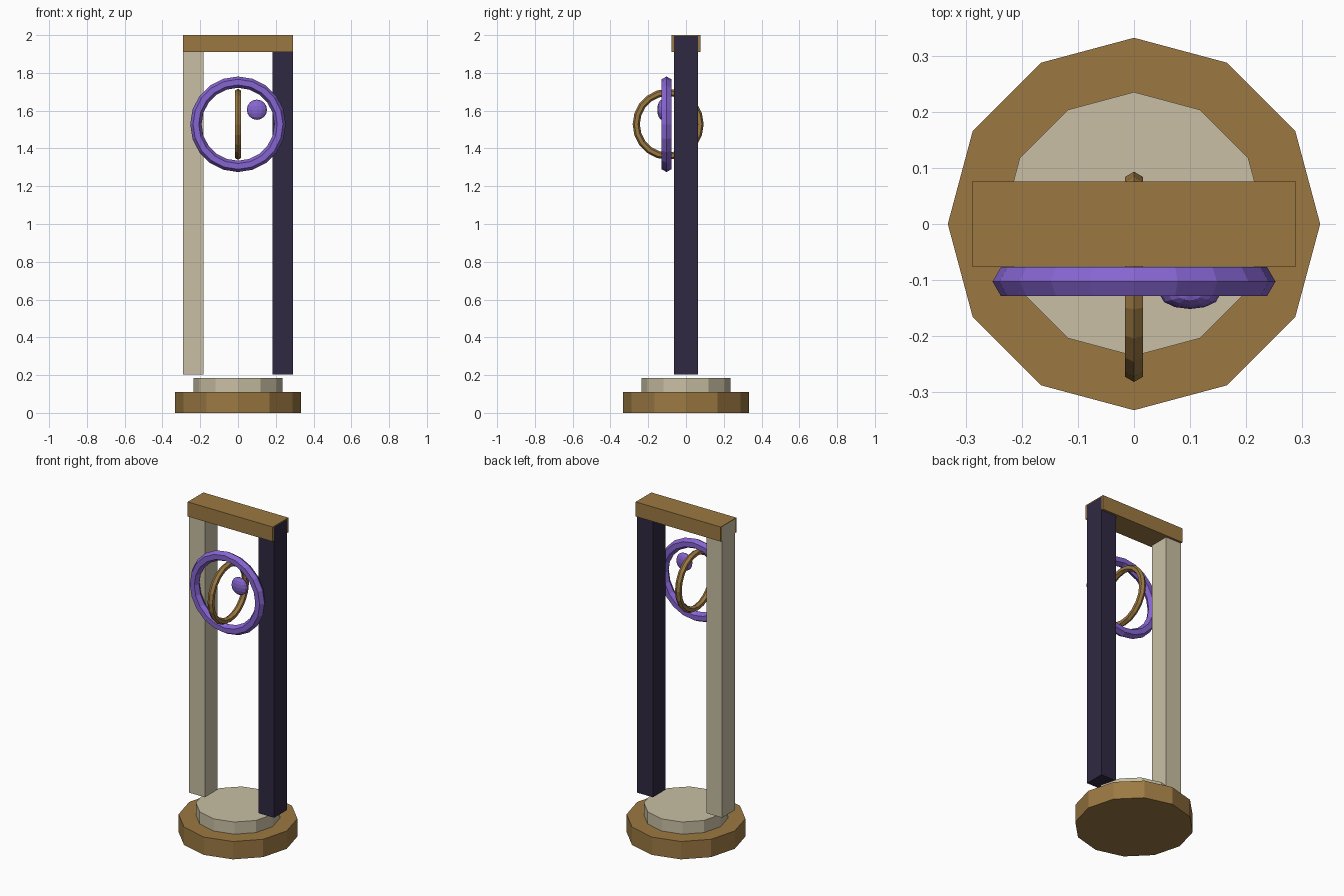
import bpy
from math import pi

if "Cube" in bpy.data.objects:
    bpy.data.objects.remove(bpy.data.objects["Cube"])


def material(name, rgb):
    m = bpy.data.materials.new(name)
    m.diffuse_color = (*rgb, 1)
    m.use_nodes = True
    m.node_tree.nodes["Principled BSDF"].inputs["Base Color"].default_value = m.diffuse_color
    return m


bronze = material("bronze", (0.33, 0.19, 0.055))
stone = material("stone", (0.58, 0.52, 0.37))
dark = material("dark", (0.03, 0.022, 0.055))
violet = material("violet", (0.24, 0.13, 0.64))


def finish(name, mat):
    ob = bpy.context.object
    ob.name = ob.data.name = name
    ob.data.materials.append(mat)
    return ob


def disc(name, radius, z0, z1, mat):
    bpy.ops.mesh.primitive_cylinder_add(vertices=12, radius=radius, depth=z1 - z0,
                                        location=(0, 0, (z0 + z1) / 2))
    return finish(name, mat)


def box(name, x0, x1, half_y, z0, z1, mat):
    bpy.ops.mesh.primitive_cube_add(size=1, location=((x0 + x1) / 2, 0, (z0 + z1) / 2))
    bpy.context.object.scale = (x1 - x0, 2 * half_y, z1 - z0)
    return finish(name, mat)


def ring(name, y, major, minor, rotation, mat):
    bpy.ops.mesh.primitive_torus_add(major_segments=20, minor_segments=6,
                                     major_radius=major, minor_radius=minor,
                                     location=(0, y, 1.528), rotation=rotation)
    return finish(name, mat)


# Stepped twelve-sided base
disc("base_plinth", 0.333, 0, 0.11, bronze)
disc("base_step", 0.236, 0.11, 0.185, stone)

# Two posts, one light and one dark, reaching into the lintel
box("left_post", -0.29, -0.182, 0.0625, 0.203, 1.995, stone)
box("right_post", 0.182, 0.29, 0.0625, 0.203, 1.995, dark)
box("lintel", -0.29, 0.29, 0.076, 1.91, 2.0, bronze)

# Crossed rings: large one facing the front, small one facing sideways
ring("front_ring", -0.103, 0.223, 0.03, (pi / 2, 0, 0), violet)
ring("cross_ring", -0.0945, 0.169, 0.019, (0, pi / 2, 0), bronze)

# Flattened bead floating inside the large ring
bpy.ops.mesh.primitive_uv_sphere_add(segments=12, ring_count=8, radius=1,
                                     location=(0.1, -0.127, 1.605))
bpy.context.object.scale = (0.0535, 0.025, 0.0535)
finish("bead", violet)
